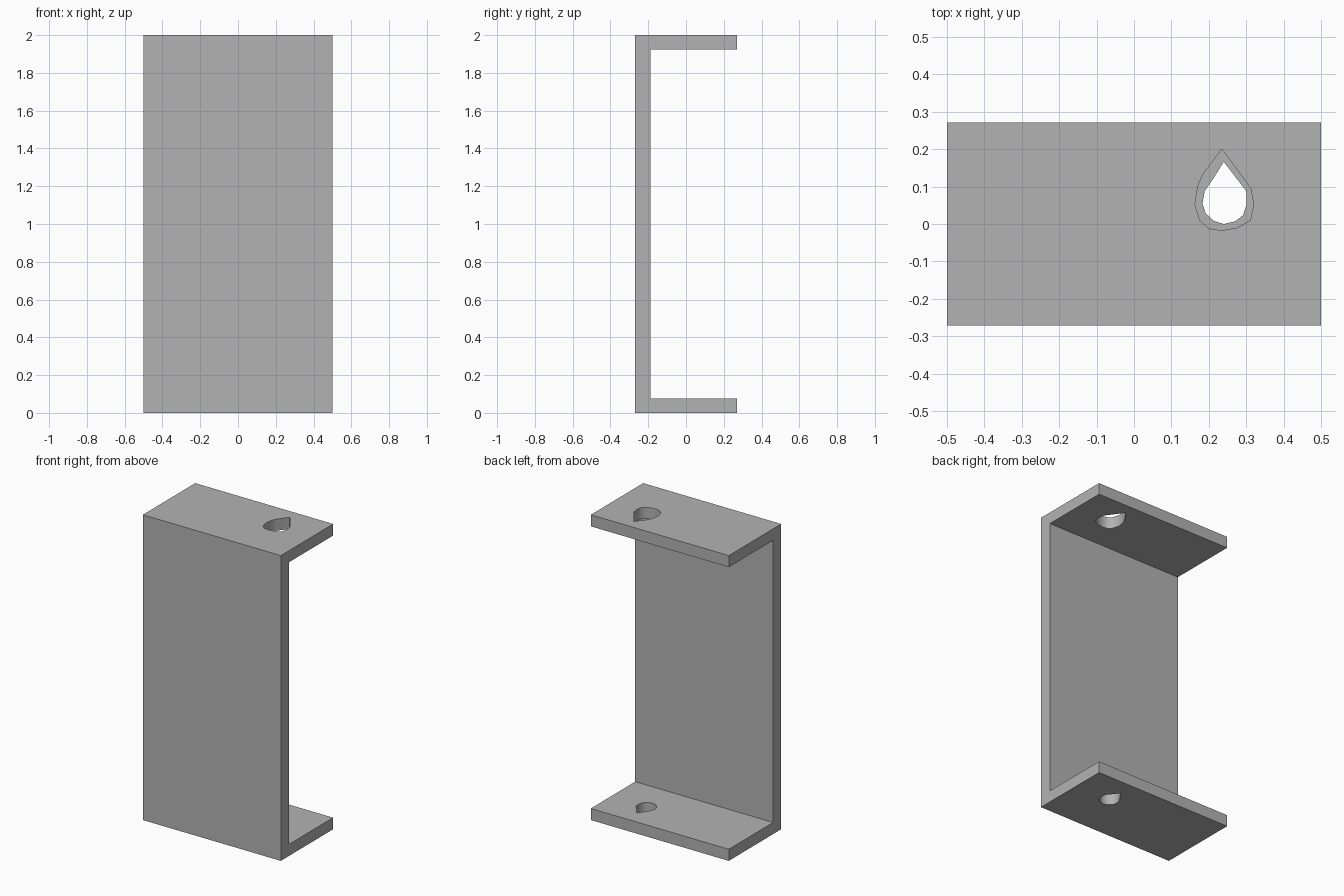
import bpy
import bmesh
import math

if "Cube" in bpy.data.objects:
    bpy.data.objects.remove(bpy.data.objects["Cube"], do_unlink=True)

WIDTH, DEPTH, HEIGHT = 1.0, 0.542, 2.0
WALL, FLANGE = 0.083, 0.076

grey = bpy.data.materials.new("plain grey")
grey.use_nodes = True
grey.diffuse_color = (0.45, 0.45, 0.45, 1)
grey.node_tree.nodes["Principled BSDF"].inputs["Base Color"].default_value = grey.diffuse_color


def prism(name, outline, offset):
    """Extrude a closed outline of 3D points into a solid."""
    bm = bmesh.new()
    face = bm.faces.new([bm.verts.new(p) for p in outline])
    grown = bmesh.ops.extrude_face_region(bm, geom=[face])["geom"]
    bmesh.ops.translate(bm, vec=offset, verts=[v for v in grown if isinstance(v, bmesh.types.BMVert)])
    bmesh.ops.recalc_face_normals(bm, faces=bm.faces)
    mesh = bpy.data.meshes.new(name)
    bm.to_mesh(mesh)
    bm.free()
    mesh.materials.append(grey)
    obj = bpy.data.objects.new(name, mesh)
    bpy.context.collection.objects.link(obj)
    return obj


# Channel bracket: front wall with a top and a bottom flange
front, back = -DEPTH / 2, DEPTH / 2
inner, low, high = front + WALL, FLANGE, HEIGHT - FLANGE
profile = [(front, 0), (back, 0), (back, low), (inner, low),
           (inner, high), (back, high), (back, HEIGHT), (front, HEIGHT)]
bracket = prism("bracket", [(-WIDTH / 2, y, z) for y, z in profile], (WIDTH, 0, 0))

# Teardrop holes, the upper one larger
upper_drop = [(0.235, 0.20), (0.312, 0.095), (0.32, 0.052), (0.311, 0.01), (0.275, -0.01),
              (0.235, -0.017), (0.2, -0.012), (0.176, 0.01), (0.163, 0.052), (0.171, 0.103), (0.184, 0.132)]
lower_drop = [(0.24, 0.166), (0.3, 0.088), (0.301, 0.052), (0.291, 0.023), (0.27, 0.007),
              (0.24, 0.0), (0.214, 0.008), (0.192, 0.028), (0.183, 0.055), (0.189, 0.088), (0.211, 0.12)]
cutters = []
for name, drop, z in (("upper_hole_cutter", upper_drop, high), ("lower_hole_cutter", lower_drop, 0)):
    cutter = prism(name, [(x, y, z - FLANGE / 2) for x, y in drop], (0, 0, FLANGE * 2))
    cutter.hide_render = True
    cut = bracket.modifiers.new(name, "BOOLEAN")
    cut.operation, cut.solver, cut.object = "DIFFERENCE", "EXACT", cutter
    cutters.append(cutter)

# Apply the cuts and drop the cutters
bpy.ops.object.select_all(action="DESELECT")
bracket.select_set(True)
bpy.context.view_layer.objects.active = bracket
for cutter in cutters:
    bpy.ops.object.modifier_apply(modifier=cutter.name)
    bpy.data.objects.remove(cutter, do_unlink=True)
bpy.ops.object.shade_smooth_by_angle(angle=math.radians(50))
